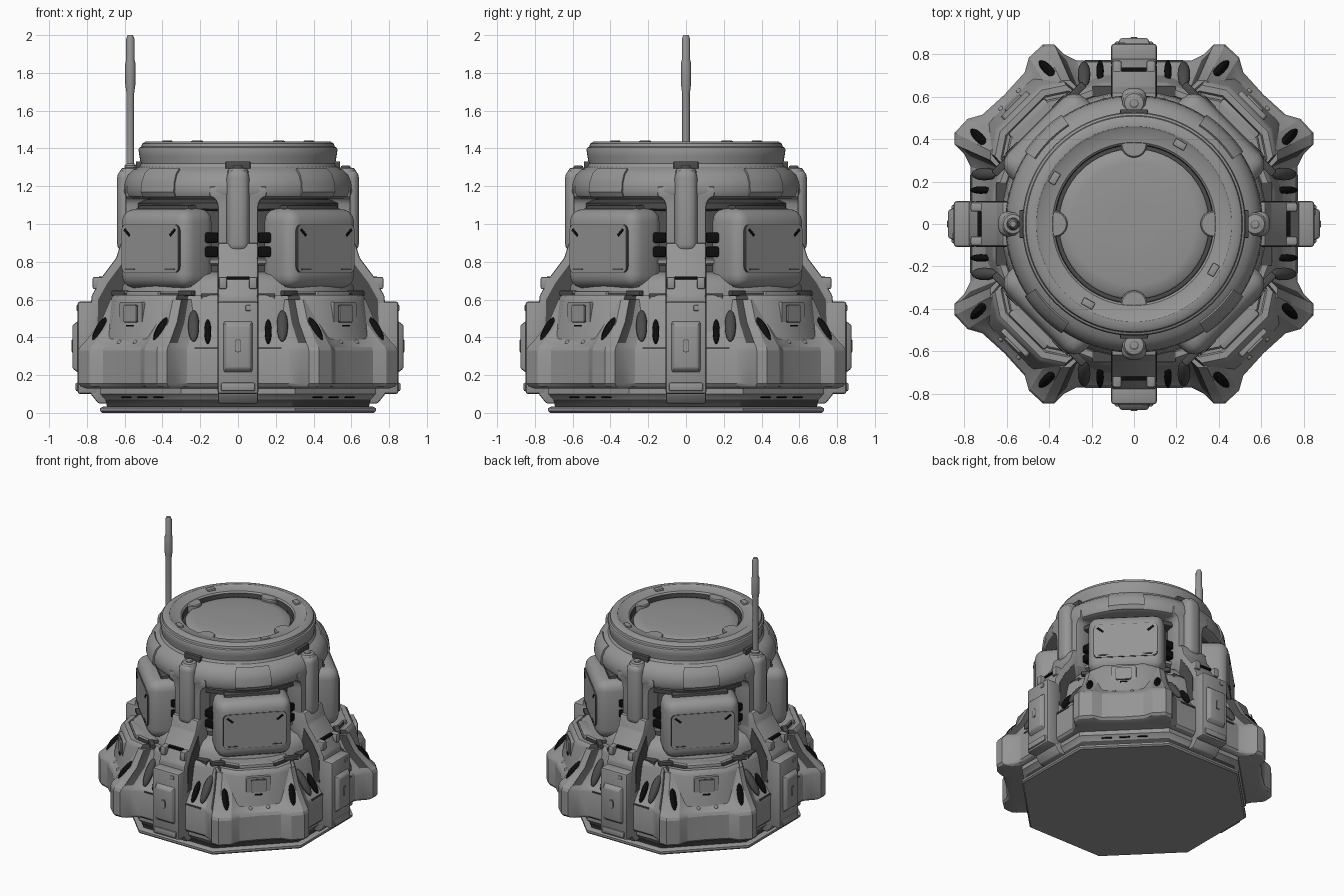
import bpy, bmesh
from math import sin, cos, pi, radians, degrees, atan2
from mathutils import Matrix

if "Cube" in bpy.data.objects:
    bpy.data.objects.remove(bpy.data.objects["Cube"], do_unlink=True)


def material(name, value):
    m = bpy.data.materials.new(name)
    m.use_nodes = True
    m.diffuse_color = (value, value, value, 1)
    node = m.node_tree.nodes["Principled BSDF"]
    node.inputs["Base Color"].default_value = (value, value, value, 1)
    node.inputs["Roughness"].default_value = 0.7
    return m


GREY = material("armour grey", 0.3)
DARK = material("recess grey", 0.07)
BLACK = material("slot black", 0.004)
AXIS = [0, 90, 180, 270]
DIAG = [45, 135, 225, 315]


def part(name, mat, pieces, angles=(0,), dark_rule=None, sharp=35):
    """Join pieces, repeated around the vertical axis, into one object."""
    joined = bmesh.new()
    for bm in pieces:
        bmesh.ops.recalc_face_normals(bm, faces=bm.faces)
        tmp = bpy.data.meshes.new("tmp")
        bm.to_mesh(tmp)
        bm.free()
        for a in angles:
            copy = tmp.copy()
            copy.transform(Matrix.Rotation(radians(a), 4, 'Z'))
            joined.from_mesh(copy)
            bpy.data.meshes.remove(copy)
        bpy.data.meshes.remove(tmp)
    me = bpy.data.meshes.new(name)
    joined.to_mesh(me)
    joined.free()
    me.materials.append(mat)
    if dark_rule:
        me.materials.append(DARK)
        for p in me.polygons:
            p.material_index = int(dark_rule(p.center, p.normal))
    me.shade_smooth()
    me.set_sharp_from_angle(angle=radians(sharp))
    ob = bpy.data.objects.new(name, me)
    bpy.context.collection.objects.link(ob)


def loft(loops):
    bm = bmesh.new()
    rows = [[bm.verts.new(p) for p in loop] for loop in loops]
    n = len(rows[0])
    for a, b in zip(rows, rows[1:]):
        for i in range(n):
            j = (i + 1) % n
            bm.faces.new((a[i], a[j], b[j], b[i]))
    bm.faces.new(rows[0])
    bm.faces.new(rows[-1])
    return bm


def bevelled(bm, width, segments=2, edges=None):
    if width:
        bmesh.ops.recalc_face_normals(bm, faces=bm.faces)
        bmesh.ops.bevel(bm, geom=edges or bm.edges[:], offset=width, segments=segments,
                        affect='EDGES', profile=0.5, clamp_overlap=True)
    return bm


def revolve(profile, n=64, x=0, y=0, turn=0.0):
    return loft([[(x + r * cos(2 * pi * i / n + turn), y + r * sin(2 * pi * i / n + turn), z)
                  for i in range(n)] for r, z in profile])


def sector(profile, half, steps=10):
    """Closed profile swept through an arc centred on -y."""
    turns = [radians(half) * (2 * i / steps - 1) for i in range(steps + 1)]
    return loft([[(r * sin(a), -r * cos(a), z) for r, z in profile] for a in turns])


def box(x, r0, r1, z, bevel=0.01, taper=1.0, segments=2):
    """Box facing -y between radii r0 and r1; the outer face shrinks by taper."""
    cx, cz = sum(x) / 2, sum(z) / 2
    hx, hz = (x[1] - x[0]) / 2, (z[1] - z[0]) / 2
    corners = [(-1, -1), (1, -1), (1, 1), (-1, 1)]
    return bevelled(loft([[(cx + s * hx * k, -r, cz + t * hz * k) for s, t in corners]
                          for r, k in ((r0, 1), (r1, taper))]), bevel, segments)


def plate(half, r0, r1, z, radius):
    """Flat plate with rounded corners in the facing plane."""
    bm = box((-half, half), r0, r1, z, 0)
    deep = [e for e in bm.edges if abs(e.verts[0].co.y - e.verts[1].co.y) > .001]
    return bevelled(bm, radius, 4, deep)


def side_profile(points, half, bevel=0.01):
    return bevelled(loft([[(x, -r, z) for r, z in points] for x in (-half, half)]), bevel)


def ellipsoid(centre, size, tilt=0):
    bm = bmesh.new()
    m = (Matrix.Translation(centre) @ Matrix.Rotation(radians(tilt), 4, 'X')
         @ Matrix.Diagonal((*size, 1)))
    bmesh.ops.create_uvsphere(bm, u_segments=14, v_segments=10, radius=1, matrix=m)
    return bm


def outline(half):
    """Mirror an eighth about the diagonal, then turn it into a full loop."""
    quarter = half + [(y, x) for x, y in reversed(half) if x > 0 and x != y]
    loop = []
    for _ in range(4):
        loop += quarter
        quarter = [(y, -x) for x, y in quarter]
    return loop


def stack(loop, levels):
    return loft([[(x * s, y * s, z) for x, y in loop] for z, s in levels])


def off_axis(c):
    """Degrees from the nearest main axis."""
    a = degrees(atan2(c.y, c.x)) % 90
    return min(a, 90 - a)


# Octagonal foot
part("base_plate", GREY, [revolve([(.78, 0), (.79, .01), (.79, .025), (.77, .035)], 8, turn=pi / 8)])
part("base_drum", GREY, [revolve([(.75, .03), (.76, .07), (.79, .1), (.79, .15)], 8, turn=pi / 8)],
     dark_rule=lambda c, n: c.z < .06)
part("base_vents", BLACK, [box((x - .035, x + .035), .68, .718, (.08, .09), 0) for x in (-.12, 0, .12)], DIAG)

# Lobed armour skirt, dark on the sloping inner flank of each lobe
skirt = outline([(0, .77), (.27, .77), (.33, .80), (.375, .845), (.43, .845),
                 (.495, .785), (.515, .715), (.61, .61)])
part("armour_skirt", GREY, [stack(skirt, [(.13, .95), (.14, .985), (.155, 1), (.33, 1), (.35, .99),
                                          (.37, .965), (.48, .86), (.60, .80)])],
     dark_rule=lambda c, n: .38 < c.z < .58 and 22 < off_axis(c) < 24.5, sharp=22)
part("skirt_seams", DARK, [box((-.23, .23), .74, .772, (.337, .347), 0)], AXIS)

# Upper armour ring with diagonal blocks and dark notches
collar = outline([(0, .67), (.15, .67), (.27, .625), (.33, .675), (.45, .65)])
part("armour_ring", GREY, [stack(collar, [(.34, 1.07), (.45, 1.04), (.59, 1), (.61, .99), (.625, .97),
                                          (.625, .93), (.61, .92)])],
     dark_rule=lambda c, n: abs(n.z) < .9 and 23 < off_axis(c) < 27)
part("armour_ring_trim", GREY, [stack(collar, [(.6, .90), (.635, .90), (.645, .89), (.645, .84)])],
     dark_rule=lambda c, n: abs(n.z) < .3)
part("ring_top_panels", GREY, [box((-.12, .12), .65, .72, (.61, .645), .01)], DIAG)
part("ring_top_vents", DARK, [box((s * .25 - .05, s * .25 + .05), .615, .65, (.62, .648), .005)
                              for s in (-1, 1)], DIAG)
part("ring_side_recesses", DARK, [box((s * .15 - .045, s * .15 + .045), .6, .65, (.6, .632), 0)
                                  for s in (-1, 1)], AXIS)

# Slots sunk in the sloping armour
part("axis_slots", BLACK, [ellipsoid((s * .16, -.722, .43), (.018, .025, .078), -35)
                           for s in (-1, 1)], AXIS)
part("axis_slot_hollows", DARK, [ellipsoid((s * .235, -.705, .46), (.03, .025, .1), -35)
                                 for s in (-1, 1)], AXIS)
part("lobe_slots", BLACK, [ellipsoid((s * .228, -.787, .43), (.026, .05, .095), -40)
                           for s in (-1, 1)], DIAG)

# Hatches and studs on the diagonal blocks
part("hatch_frames", GREY, [plate(.085, .76, .802, (.452, .588), .015),
                            plate(.05, .79, .812, (.48, .57), .01)], DIAG)
part("hatch_seams", DARK, [plate(.054, .77, .804, (.476, .574), .012)], DIAG)
part("hatch_latches", BLACK, [box((-.025, .025), .80, .812, (.457, .466), 0)], DIAG)
part("block_studs", GREY, [ellipsoid((s * .06, -.82, .37), (.016, .02, .016)) for s in (-1, 1)], DIAG)

# Core and seat under the pods
part("core", DARK, [revolve([(.5, .6), (.5, .8), (.47, .85), (.47, 1.2)])])
part("pod_seat", GREY, [revolve([(.63, .6), (.62, .67), (.6, .7), (.57, .73), (.48, .75)])])
part("core_ring_lower", GREY, [revolve([(.5, .78), (.53, .79), (.53, .81), (.5, .82)])])
part("core_ring_upper", DARK, [revolve([(.5, 1.07), (.54, 1.08), (.54, 1.11), (.5, 1.13)])])
part("pod_connectors", BLACK, [box((s * .145 - .04, s * .145 + .04), .46, .54, (z, z + .055), .008)
                               for s in (-1, 1) for z in (.825, .9)], AXIS)

# Rounded pods with framed panels
part("pods", GREY, [box((-.262, .262), .42, .655, (.655, 1.085), .07, .97, 4)], DIAG)
part("pod_rims", DARK, [box((-.23, .23), .42, .58, (.645, .7), .01),
                        box((-.19, .19), .42, .56, (1.05, 1.1), .01)], DIAG)
part("pod_panel_seams", DARK, [plate(.215, .63, .657, (.742, .998), .03)], DIAG)
part("pod_panels", GREY, [plate(.212, .63, .66, (.745, .995), .027)], DIAG)


def tick(s):
    bm = box((-.025, .025), .655, .664, (-.007, .007), 0)
    bmesh.ops.transform(bm, verts=bm.verts, matrix=Matrix.Translation((s * .17, 0, .955))
                        @ Matrix.Rotation(s * radians(-40), 4, 'Y'))
    return bm


part("pod_panel_ticks", BLACK, [tick(s) for s in (-1, 1)], DIAG)
part("pod_panel_marks", DARK, [box((s * .15 - .035, s * .15 + .035), .655, .664, (.757, .764), 0)
                               for s in (-1, 1)], DIAG)

# Straps climbing from the foot to the head
part("lower_straps", GREY, [side_profile(
    [(.6, .05), (.74, .05), (.78, .1), (.785, .5), (.775, .62), (.72, .72), (.645, .82),
     (.62, .9), (.5, .9), (.5, .75), (.62, .62)], .105)], AXIS)
part("strap_side_recesses", DARK, [side_profile(
    [(.64, .42), (.745, .42), (.74, .6), (.69, .69), (.615, .79), (.6, .7)], .108, 0)], AXIS)
arch = [(.105, .78), (.105, 1.08), (.111, 1.115), (.125, 1.135), (.15, 1.145), (.15, 1.2)]
arch += [(-x, z) for x, z in reversed(arch)]
part("upper_straps", GREY, [bevelled(loft([[(x, -r, z) for x, z in arch] for r in (.47, .595)]), .01)], AXIS)
part("pillars", GREY, [box((-.06, .06), .5, .64, (.85, 1.29), .045, 1, 4)], AXIS)
part("pillar_heads", GREY, [revolve([(.055, 1.2), (.055, 1.28), (.045, 1.295), (.02, 1.3)], 20, y=-.57),
                            revolve([(.025, 1.28), (.025, 1.305), (.018, 1.31)], 12, y=-.57)], AXIS)
part("pillar_vents", DARK, [box((-.065, .065), .48, .54, (1.285, 1.332), .004)], AXIS)

# Hinges and boxed modules on the straps
part("hinges", GREY, [box((s * .08 - .022, s * .08 + .022), .67, .77, (.655, .72), .01)
                      for s in (-1, 1)], AXIS)
part("hinge_pins", BLACK, [box((-.06, .06), .7, .738, (.705, .722), .004)], AXIS)
part("module_backs", GREY, [box((-.108, .108), .74, .85, (.1, .59), .015),
                            box((-.09, .09), .8, .86, (.115, .16), .008)], AXIS)
part("module_covers", GREY, [box((-.085, .085), .83, .877, (.2, .5), .01, .76)], AXIS)
part("module_details", GREY, [plate(.013, .86, .882, (.325, .385), .01),
                              box((.04, .07), .84, .856, (.54, .57), .005)], AXIS)
part("module_detail_seams", DARK, [plate(.017, .86, .879, (.321, .389), .012)], AXIS)

# Head: shoulder, neck, cap and dished top with a dark inner wall
part("head", GREY, [revolve(
    [(.44, 1.15), (.57, 1.135), (.595, 1.145), (.607, 1.17), (.602, 1.22), (.585, 1.26), (.555, 1.288),
     (.525, 1.302), (.515, 1.32), (.522, 1.36), (.527, 1.395), (.522, 1.405), (.512, 1.41), (.508, 1.425),
     (.49, 1.437), (.46, 1.437), (.45, 1.43), (.385, 1.422), (.375, 1.412), (.372, 1.37), (.2, 1.37)], 96)],
     dark_rule=lambda c, n: c.x ** 2 + c.y ** 2 < .15 and c.z < 1.415)
part("shoulder_plates", GREY, [sector(
    [(.54, 1.15), (.602, 1.143), (.618, 1.17), (.612, 1.223), (.594, 1.267), (.562, 1.296), (.54, 1.27)],
    11.5)], DIAG)
part("top_disc", GREY, [revolve([(.355, 1.36), (.355, 1.385), (.345, 1.395), (.29, 1.405), (.1, 1.407)], 64)])
part("top_pegs", GREY, [revolve([(.062, 1.36), (.062, 1.413), (.056, 1.42), (.02, 1.42)], 24, y=-.375)], AXIS)
part("cap_lugs", GREY, [box((-.03, .03), .415, .45, (1.42, 1.441), .005)], [a - 30 for a in AXIS])

# Aerial on one pillar head
part("aerial", GREY, [revolve([(.03, 1.28), (.03, 1.31), (.02, 1.32), (.02, 1.69), (.027, 1.74), (.027, 1.85),
                               (.022, 1.87), (.022, 1.98), (.014, 2.0)], 16, x=-.57)])
